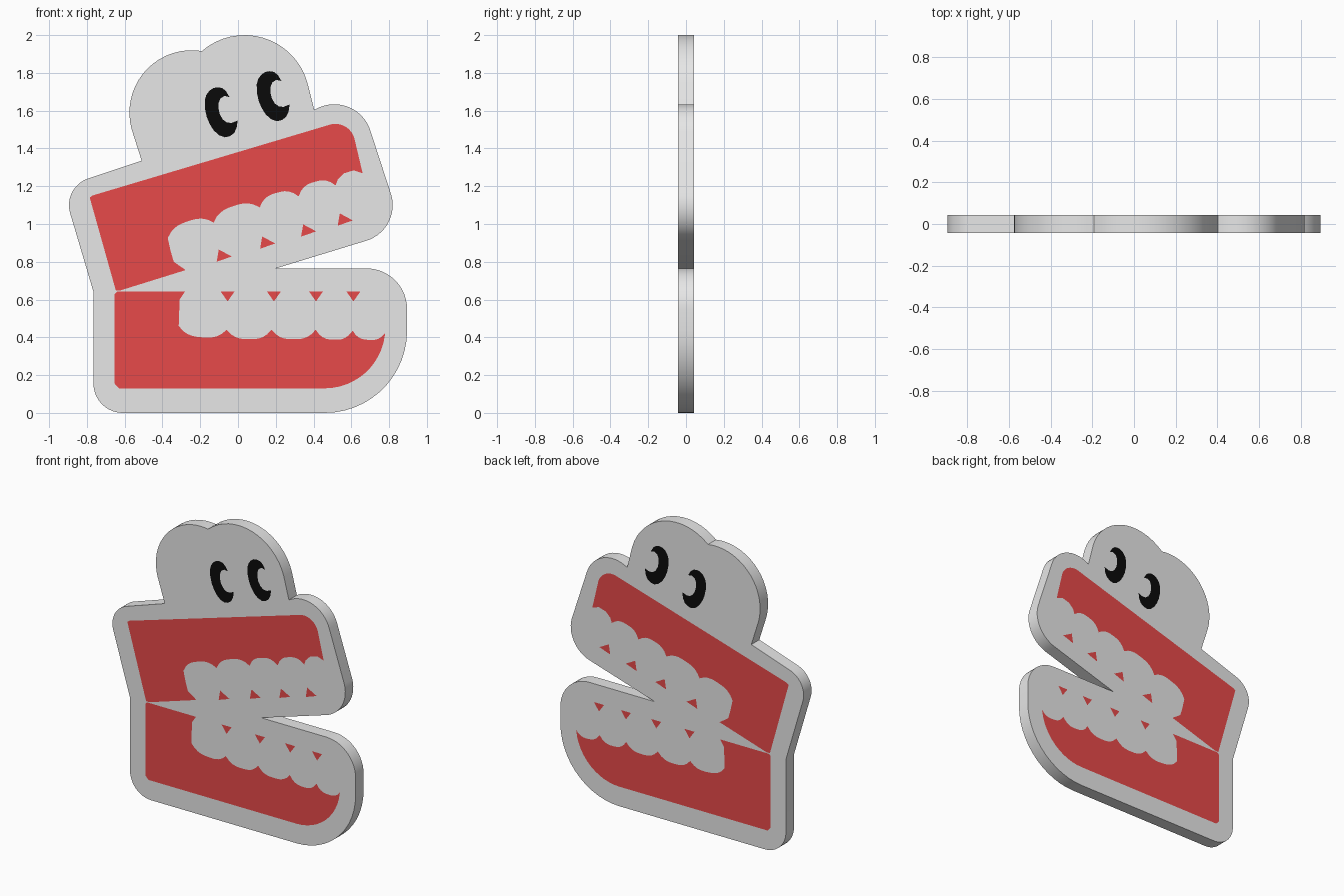
import bpy, math
from mathutils import Vector
from mathutils.geometry import delaunay_2d_cdt

if "Cube" in bpy.data.objects:
    bpy.data.objects.remove(bpy.data.objects["Cube"])

HALF = 0.042  # half thickness of the plaque


def arc(cx, cz, r, a0, a1):
    n = max(3, round(abs(a1 - a0) / 7))
    ang = [math.radians(a0 + (a1 - a0) * i / n) for i in range(n + 1)]
    return [(cx + r * math.cos(a), cz + r * math.sin(a)) for a in ang]


def teeth(notches, h):
    """Squarish scallops bulging to the right of the travel direction."""
    pts = []
    for (ax, az), (bx, bz) in zip(notches, notches[1:]):
        dx, dz = bx - ax, bz - az
        length = math.hypot(dx, dz)
        for i in range(10):
            t = i / 10
            k = h * (1 - abs(2 * t - 1) ** 3) / length
            pts.append((ax + dx * t + dz * k, az + dz * t - dx * k))
    return pts + [notches[-1]]


def shift(pts, dx, dz):
    return [(x + dx, z + dz) for x, z in pts]


# Outer outline, counter-clockwise from the bottom left corner
outline = (
    arc(-.61, .155, .155, 180, 270) + arc(.46, .435, .435, 270, 360)
    + arc(.68, .55, .215, 0, 90) + [(.2, .765)]            # lower jaw, mouth corner
    + arc(.622, 1.10, .197, -74, 16) + arc(.51, 1.434, .2, 16, 122)  # snout
    + arc(.035, 1.655, .345, 16, 131)                      # right eye bump
    + arc(-.245, 1.59, .33, 80.4, 196) + [(-.51, 1.335)]   # left eye bump
    + arc(-.747, 1.10, .148, 106, 196) + [(-.765, .64)]    # back of head
)

# Red upper jaw with scalloped teeth edge
upper = (
    [(-.647, .649), (-.785, 1.14), (-.77, 1.151)]
    + arc(.515, 1.425, .105, 104, 16)
    + [(.66, 1.268), (.612, 1.284), (.56, 1.268), (.528, 1.236)]
    + teeth([(.517, 1.204), (.321, 1.146), (.115, 1.088),
             (-.129, 1.008), (-.372, .925)], .05)
    + [(-.356, .854), (-.34, .80), (-.277, .756), (-.621, .649)]
)

# Red lower jaw
lower = (
    [(-.64, .643), (-.28, .643), (-.309, .60)]
    + teeth([(-.314, .46), (-.06, .44), (.178, .44), (.411, .44), (.607, .435)], .05)
    + teeth([(.607, .435), (.779, .422)], .042)
    + arc(.46, .45, .32, -7, -90)
    + [(-.63, .13), (-.653, .155), (-.653, .63)]
)
red = [upper, lower]

# Small red gaps between the teeth
gap = [(-.102, .865), (-.033, .828), (-.113, .80)]
red += [shift(gap, dx, dz) for dx, dz in ((0, 0), (.23, .069), (.447, .133), (.641, .191))]
red += [[(x - .037, .643), (x, .59), (x + .037, .643)] for x in (-.055, .19, .413, .611)]

# Black crescent eyes
eye = [(-.045, 1.672), (-.065, 1.705), (-.085, 1.72), (-.107, 1.724), (-.13, 1.72),
       (-.152, 1.705), (-.168, 1.683), (-.176, 1.655), (-.175, 1.61), (-.165, 1.565),
       (-.15, 1.53), (-.129, 1.496), (-.10, 1.47), (-.07, 1.459), (-.043, 1.465),
       (-.02, 1.482), (-.007, 1.51), (-.002, 1.548), (-.033, 1.535), (-.058, 1.537),
       (-.08, 1.553), (-.096, 1.58), (-.103, 1.61), (-.103, 1.64), (-.093, 1.665), (-.072, 1.678)]
black = [eye, shift(eye, .275, .085)]


def ccw(p):
    area = sum(a[0] * b[1] - b[0] * a[1] for a, b in zip(p, p[1:] + p[:1]))
    return p if area > 0 else p[::-1]


# Cut all the painted shapes into the flat face
loops = [ccw(p) for p in [outline] + red + black]
pts, polys = [], []
for p in loops:
    polys.append(list(range(len(pts), len(pts) + len(p))))
    pts += [Vector(q) for q in p]
verts, _, tris, _, _, owners = delaunay_2d_cdt(pts, [], polys, 1, 1e-5)

n = len(verts)
coords = [(v.x, y, v.y) for y in (-HALF, HALF) for v in verts]
faces, mats = [], []
directed = set()
for tri, own in zip(tris, owners):
    tri = list(tri)
    top = max(own) if own else 0
    m = 0 if top == 0 else (1 if top <= len(red) else 2)
    faces += [tri, [i + n for i in reversed(tri)]]
    mats += [m, m]
    directed.update(zip(tri, tri[1:] + tri[:1]))

# Rim walls along the outline
for a, b in sorted(directed):
    if (b, a) not in directed:
        faces.append([b, a, a + n, b + n])
        mats.append(0)

mesh = bpy.data.meshes.new("head_plaque")
mesh.from_pydata(coords, [], faces)
for name, col in (("white", (1, 1, 1, 1)), ("red", (1, .085, .085, 1)),
                  ("black", (.003, .003, .003, 1))):
    mat = bpy.data.materials.new(name)
    mat.diffuse_color = col
    mat.use_nodes = True
    mat.node_tree.nodes["Principled BSDF"].inputs["Base Color"].default_value = mat.diffuse_color
    mesh.materials.append(mat)
mesh.polygons.foreach_set("material_index", mats)
mesh.update()

plaque = bpy.data.objects.new("head_plaque", mesh)
bpy.context.collection.objects.link(plaque)
bpy.context.view_layer.objects.active = plaque
plaque.select_set(True)
bpy.ops.object.shade_smooth_by_angle(angle=math.radians(25))
